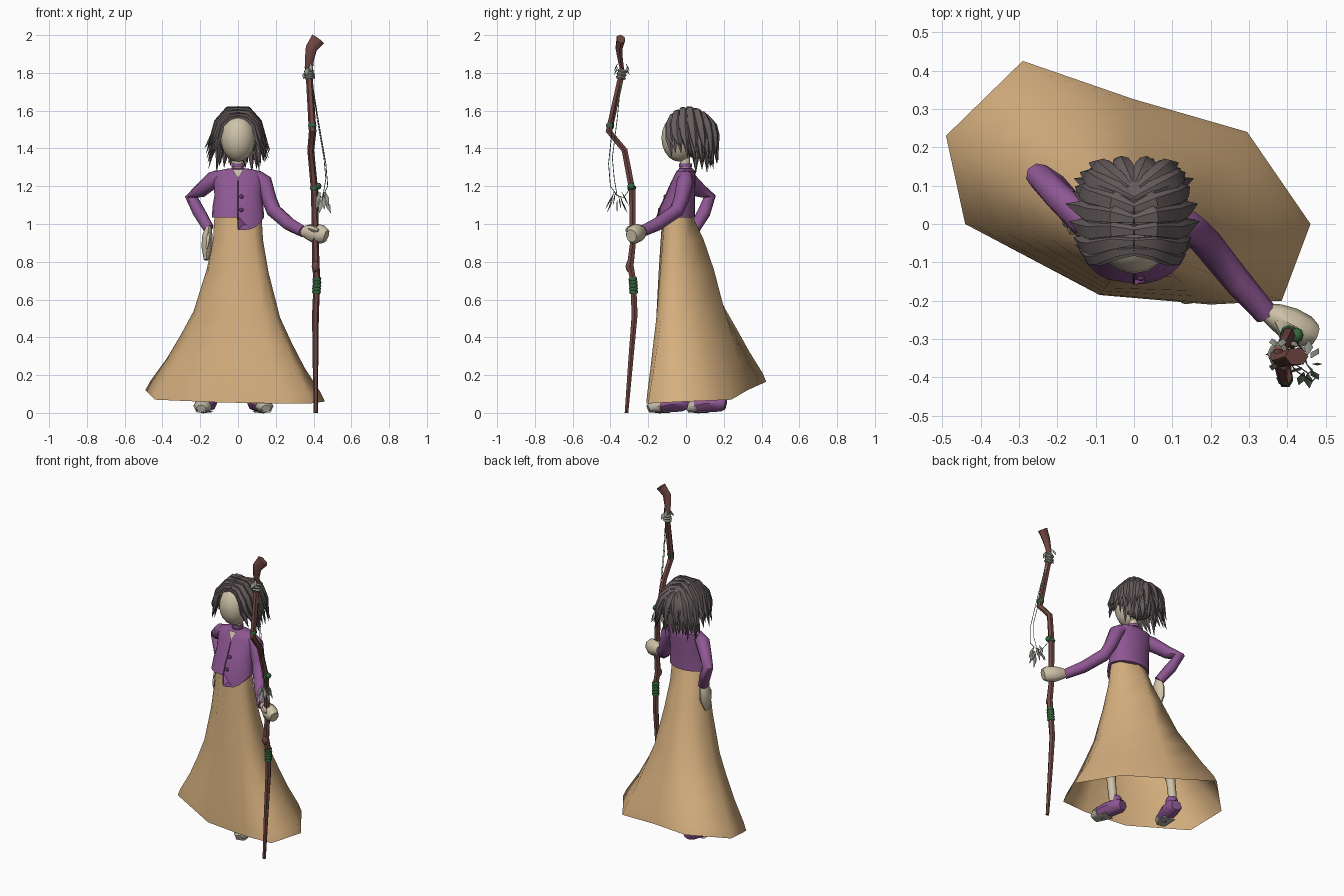
import bpy, bmesh, math, random
from mathutils import Vector as V

random.seed(4)
if "Cube" in bpy.data.objects:
    bpy.data.objects.remove(bpy.data.objects["Cube"], do_unlink=True)


def material(name, *rgb):
    m = bpy.data.materials.new(name)
    m.use_nodes = True
    m.diffuse_color = (*rgb, 1)
    m.node_tree.nodes["Principled BSDF"].inputs["Base Color"].default_value = (*rgb, 1)
    return m


TAN = material("tan cloth", .67, .43, .21)
PURPLE = material("purple cloth", .27, .095, .29)
PLUM = material("dark plum", .12, .04, .13)
SKIN = material("pale skin", .62, .54, .39)
HAIR = material("dark hair", .13, .105, .108)
WOOD = material("red brown wood", .17, .065, .056)
GREEN = material("green cord", .035, .13, .045)
GREY = material("grey twine", .3, .32, .27)
SOLE = material("pale sole", .5, .47, .38)


def loft(bm, rings, caps=True):
    """Bridge closed rings of points into a skin."""
    loops = [[bm.verts.new(p) for p in ring] for ring in rings]
    n = len(loops[0])
    for a, b in zip(loops, loops[1:]):
        for i in range(n):
            j = (i + 1) % n
            bm.faces.new((a[i], a[j], b[j], b[i]))
    if caps:
        bm.faces.new(loops[0][::-1])
        bm.faces.new(loops[-1])


def tube(bm, path, radii, sides=6, flat=1.0, across=None):
    """Loft a tapering, optionally flattened section along a path."""
    pts = [V(p) for p in path]
    last, u, rings = None, None, []
    for i, p in enumerate(pts):
        t = (pts[min(i + 1, len(pts) - 1)] - pts[max(i - 1, 0)]).normalized()
        if u is None:
            u = V(across) if across else (V((1, 0, 0)) if abs(t.x) < .8 else V((0, 0, 1)))
        else:
            u = last.rotation_difference(t) @ u
        u = (u - t * u.dot(t)).normalized()
        w = t.cross(u)
        last = t
        r = radii[i] if isinstance(radii, (list, tuple)) else radii
        angles = [math.tau * k / sides for k in range(sides)]
        rings.append([p + u * r * math.cos(a) + w * r * flat * math.sin(a) for a in angles])
    loft(bm, rings)


def finish(bm, name, mat, angle=50):
    bmesh.ops.recalc_face_normals(bm, faces=bm.faces)
    me = bpy.data.meshes.new(name)
    bm.to_mesh(me)
    bm.free()
    ob = bpy.data.objects.new(name, me)
    bpy.context.collection.objects.link(ob)
    me.materials.append(mat)
    bpy.ops.object.select_all(action='DESELECT')
    ob.select_set(True)
    bpy.context.view_layer.objects.active = ob
    bpy.ops.object.shade_smooth_by_angle(angle=math.radians(angle))


def tube_part(name, mat, path, radii, **kw):
    bm = bmesh.new()
    tube(bm, path, radii, **kw)
    finish(bm, name, mat)


def egg(name, mat, centre, size, seg=16):
    bm = bmesh.new()
    bmesh.ops.create_uvsphere(bm, u_segments=seg, v_segments=seg // 2 + 2, radius=1)
    bmesh.ops.scale(bm, vec=V(size), verts=bm.verts)
    bmesh.ops.translate(bm, vec=V(centre), verts=bm.verts)
    finish(bm, name, mat)


def ellipse(cy, z, rx, ry, n=24):
    return [V((rx * math.cos(math.tau * k / n), cy + ry * math.sin(math.tau * k / n), z)) for k in range(n)]


# Skirt: an uneven, tilted hem blended up to an oval waist
hem = [(.46, 0, .06), (.295, .24, .07), (0, .325, .12), (-.29, .425, .165), (-.49, .23, .12),
       (-.44, 0, .07), (-.09, -.185, .055), (.2, -.21, .05), (.385, -.2, .05)]
spread = [(0, 1), (.05, .93), (.18, .68), (.31, .48), (.45, .29), (.69, .11), (.86, .025), (1, 0)]
rings = []
for rise, out in spread:
    ring = []
    for p in map(V, hem):
        a = math.atan2(p.y - .05, p.x)
        waist = V((.125 * math.cos(a), -.05 + .08 * math.sin(a), 1.05))
        q = waist.lerp(p, out ** (1 - .58 * math.sin(a) ** 2))
        q.z = p.z + (waist.z - p.z) * rise
        ring.append(q)
    rings.append(ring)
bm = bmesh.new()
loft(bm, rings, caps=False)
finish(bm, "skirt", TAN, 120)

# Jacket: oval sections, with one front panel hanging lower
bm = bmesh.new()
sections = [(1.035, .138, .1, -.052), (1.09, .135, .092, -.045), (1.15, .125, .078, -.03),
            (1.24, .13, .06, -.01), (1.28, .12, .05, 0), (1.295, .045, .035, 0)]
rings = [ellipse(cy, z, rx, ry) for z, rx, ry, cy in sections]
for p in rings[0]:
    if p.y < -.07:
        p.y -= .006
        if p.x > -.01:
            p.z = .968 + .06 * (p.x / .13) ** 4
        elif p.x > -.05:
            p.x = -.005
loft(bm, rings)
finish(bm, "jacket", PURPLE)
tube_part("jacket_opening", PLUM, [(0, -.157, .98), (0, -.153, 1.04), (0, -.137, 1.09), (0, -.108, 1.15),
                                   (0, -.073, 1.23)], .003, sides=4)
for i in range(2):
    egg(f"button_{i + 1}", PLUM, (.018, -.14 + .03 * i, 1.075 + .07 * i), (.011, .009, .011), 8)
bm = bmesh.new()
bm.faces.new([bm.verts.new(p) for p in ((-.03, -.055, 1.289), (0, -.078, 1.24), (.03, -.055, 1.289))])
finish(bm, "neckline", SKIN)

# Neck, choker and head
tube_part("neck", SKIN, [(0, 0, 1.26), (0, -.01, 1.4)], .028, sides=10)
for z in (1.29, 1.312):
    tube_part("choker", PURPLE, [(0, -.003, z - .009), (0, -.003, z + .009)], .035, sides=12)
egg("head", SKIN, (0, -.035, 1.455), (.092, .095, .125))
egg("hair_cap", HAIR, (0, .045, 1.475), (.113, .105, .125))

# Hair: thick tapering locks swept over a dome from a centre parting, in two layers
bm = bmesh.new()
for layer, count in ((0, 10), (1, 8)):
    for s in (-1, 1):
        for k in range(count):
            a = math.radians(-66 + 154 * (k + .4 * layer) / (count - 1 + .4 * layer))
            c, d = math.cos(a) ** (.25 if a < 0 else .4) * s, math.sin(a)
            o = .007 * layer
            drop = .05 * d * d
            thin = .75 if d < -.6 else 1
            tip = 1.335 - .035 * d + .05 * layer + random.uniform(-.03, .03)
            path = [(0, .005 + .085 * d, 1.61 + o - drop),
                    (.055 * c, .015 + .1 * d, 1.602 + o - drop),
                    ((.106 + o) * c, .02 + (.12 + o) * d, 1.54 - .4 * drop),
                    ((.128 + o) * c, .028 + (.128 + o) * d, 1.45 + .02 * layer),
                    ((.157 + o) * c + random.uniform(-.015, .015), .042 + .128 * d, tip)]
            tube(bm, path, [.012, .025 * thin, .029 * thin, .023, .001], sides=5, flat=.6,
                 across=(-d * s, abs(c) + .05, 0))
# Nape locks hang straight from under the cap
for k in range(9):
    a = math.pi * (k + .5) / 9
    x, y = math.cos(a), math.sin(a)
    tube(bm, [(.1 * x, .035 + .09 * y, 1.46), (.105 * x, .035 + .095 * y, 1.39),
              (.115 * x, .035 + .1 * y, 1.29 + random.uniform(-.02, .02))], [.03, .027, .001],
         sides=5, flat=.6, across=(-y, x, 0))
finish(bm, "hair_locks", HAIR, 40)

# Arms and hands
tube_part("left_sleeve", PURPLE, [(.095, 0, 1.255), (.135, -.005, 1.225), (.165, -.025, 1.13), (.19, -.05, 1.07),
                                  (.27, -.15, 1.0), (.345, -.235, .96)], [.035, .045, .04, .04, .037, .031], sides=8)
tube_part("right_sleeve", PURPLE, [(-.095, 0, 1.255), (-.13, .01, 1.235), (-.2, .075, 1.175), (-.248, .125, 1.145),
                                   (-.205, .095, 1.06), (-.155, .045, .975)],
          [.035, .045, .038, .034, .035, .03], sides=8)
tube_part("left_hand", SKIN, [(.335, -.225, .963), (.37, -.24, .957), (.405, -.26, .95), (.445, -.28, .945),
                              (.468, -.29, .937)], [.024, .04, .052, .05, .036], sides=8, flat=.85)
tube_part("left_thumb", SKIN, [(.375, -.25, .98), (.4, -.3, .975), (.425, -.315, .965)], [.016, .018, .008])
tube_part("right_hand", SKIN, [(-.155, .045, .985), (-.162, .035, .94), (-.165, .03, .88), (-.168, .02, .81)],
          [.026, .045, .048, .022], sides=8, flat=.6, across=(0, 1, 0))
tube_part("right_thumb", SKIN, [(-.155, .01, .95), (-.16, -.015, .91), (-.165, -.018, .87)], [.014, .015, .006])

# Legs, and tall rounded shoes with pale toe caps and front soles
for side, x, y, turn in (("left", .12, -.1, .03), ("right", -.175, .105, -.02)):
    tube_part(side + "_leg", SKIN, [(x, y + .05, .08), (x, y + .03, .25), (x * .6, 0, .7)], [.025, .028, .04], sides=8)
    tube_part(side + "_shoe", PURPLE, [(x - turn, y + .105, .045), (x - turn * .8, y + .08, .05),
                                       (x, y, .047), (x + turn * .6, y - .05, .037)],
              [.035, .05, .053, .048], sides=8, flat=.85)
    tube_part(side + "_collar", PURPLE, [(x - turn * .6, y + .055, .06), (x - turn * .6, y + .05, .115)],
              [.045, .034], sides=8)
    tube_part(side + "_toe", SOLE, [(x + turn * .6, y - .045, .036), (x + turn * .8, y - .075, .034),
                                    (x + turn, y - .1, .024)], [.05, .045, .026], sides=8, flat=.75)
    tube_part(side + "_sole", SOLE, [(x, y + .01, .006), (x + turn, y - .09, .006)], [.045, .03], sides=8, flat=.13)

# Crooked staff with a broad flattened head
staff = [(.412, -.315, 0), (.41, -.293, .27), (.41, -.272, .52), (.418, -.28, .7), (.412, -.295, .78),
         (.41, -.282, .89), (.405, -.285, 1.18), (.385, -.325, 1.39), (.395, -.408, 1.49), (.375, -.335, 1.82)]
tube_part("staff", WOOD, staff, [.011, .015, .018, .018, .02, .018, .019, .018, .02, .018])
tube_part("staff_head", WOOD, [(.376, -.335, 1.8), (.378, -.348, 1.87), (.388, -.355, 1.93), (.424, -.345, 1.98)],
          [.018, .024, .031, .038], flat=.65, across=(1, 0, 0))
egg("staff_knot", WOOD, (.41, -.302, .775), (.02, .018, .03), 8)


def staff_at(z):
    for a, b in zip(map(V, staff), map(V, staff[1:])):
        if a.z <= z <= b.z:
            return a.lerp(b, (z - a.z) / (b.z - a.z))


# Cord lashings around the staff
for name, mat, low, count, r in (("lower_lashing", GREEN, .64, 5, .024), ("middle_lashing", GREEN, 1.19, 1, .024),
                                 ("bend_lashing", GREEN, 1.52, 1, .022), ("top_lashing", GREY, 1.775, 3, .028)):
    bm = bmesh.new()
    for k in range(count):
        z = low + .017 * k
        tube(bm, [staff_at(z - .009), staff_at(z), staff_at(z + .009)], [.02, r, .02], sides=8)
    finish(bm, name, mat)

# Hanging strings
top, end = (.385, -.34, 1.8), (.45, -.365, 1.15)
tube_part("outer_string", GREEN, [top, (.425, -.385, 1.55), (.465, -.41, 1.32), (.475, -.4, 1.2), end], .002, sides=4)
tube_part("inner_string", GREY, [top, (.42, -.365, 1.55), (.455, -.39, 1.35), (.465, -.38, 1.24), end], .002, sides=4)
tube_part("tie_string", GREEN, [end, (.44, -.33, 1.14), (.415, -.295, 1.19)], .002, sides=4)

# Leaf charms at the string ends and below the top lashing
bm = bmesh.new()
for base, count, size in ((V(end), 9, .085), (V((.375, -.34, 1.83)), 6, .05)):
    for k in range(count):
        a = math.tau * k / count
        start = base + V((.015 * math.cos(a), .025 * math.sin(a), .02 * (k % 3 - 1)))
        way = V((.3 * math.cos(a), .45 * math.sin(a), -.85)) * size
        tube(bm, [start, start + way * .5, start + way], [.002, .012, .001], sides=4, flat=.3)
finish(bm, "leaf_charms", GREY, 20)
egg("green_bead", GREEN, (.425, -.29, 1.2), (.017, .02, .018), 8)
